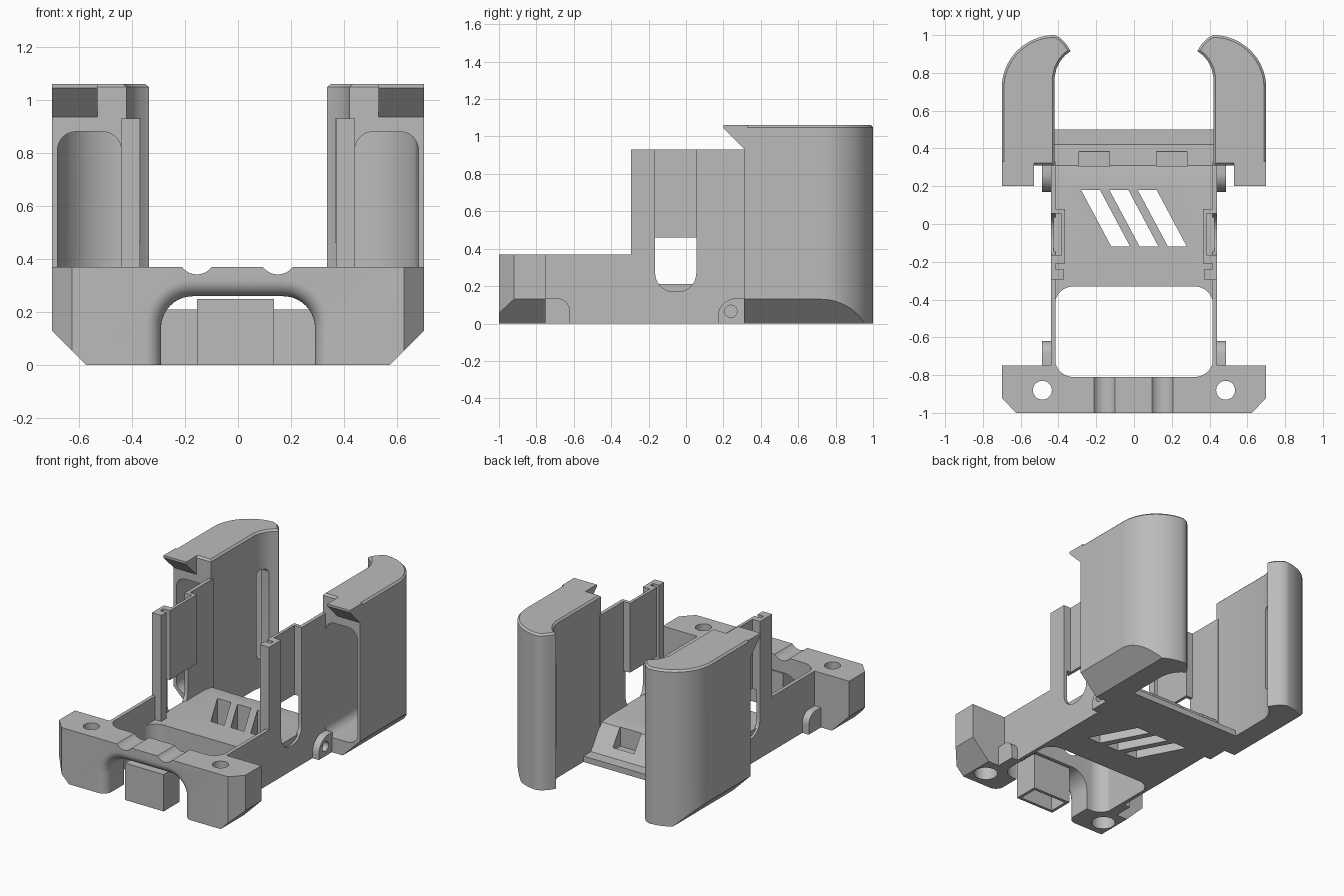
import bpy, bmesh, math

old = bpy.data.objects.get("Cube")
if old:
    bpy.data.objects.remove(old, do_unlink=True)

grey = bpy.data.materials.new("plain_grey")
grey.use_nodes = True
GREY = (0.5, 0.5, 0.5, 1)
grey.diffuse_color = GREY
grey.node_tree.nodes["Principled BSDF"].inputs["Base Color"].default_value = GREY


def arc(cx, cy, r, a0, a1, n=10):
    angles = [math.radians(a0 + (a1 - a0) * i / n) for i in range(n + 1)]
    return [(cx + r * math.cos(a), cy + r * math.sin(a)) for a in angles]


def circle(cx, cy, r):
    return arc(cx, cy, r, 0, 360, 32)[:-1]


def rect(x0, y0, x1, y1):
    return [(x0, y0), (x1, y0), (x1, y1), (x0, y1)]


def round_rect(x0, y0, x1, y1, r):
    return (arc(x1 - r, y1 - r, r, 0, 90) + arc(x0 + r, y1 - r, r, 90, 180)
            + arc(x0 + r, y0 + r, r, 180, 270) + arc(x1 - r, y0 + r, r, 270, 360))


def loft(name, axis, sections, bevel_top=0):
    """Skin matching outlines placed along an axis, with capped ends."""
    place = {"x": lambda u, v, t: (t, u, v),
             "y": lambda u, v, t: (u, t, v),
             "z": lambda u, v, t: (u, v, t)}[axis]
    bm = bmesh.new()
    rings = [[bm.verts.new(place(u, v, t)) for u, v in pts] for t, pts in sections]
    for a, b in zip(rings, rings[1:]):
        for i in range(len(a)):
            bm.faces.new((a[i - 1], a[i], b[i], b[i - 1]))
    bm.faces.new(rings[0])
    top = bm.faces.new(rings[-1])
    bmesh.ops.recalc_face_normals(bm, faces=bm.faces[:])
    if bevel_top:
        bmesh.ops.bevel(bm, geom=top.edges[:], offset=bevel_top, segments=1,
                        affect="EDGES", profile=0.5)
    mesh = bpy.data.meshes.new(name)
    bm.to_mesh(mesh)
    bm.free()
    mesh.materials.append(grey)
    obj = bpy.data.objects.new(name, mesh)
    bpy.context.collection.objects.link(obj)
    return obj


def prism(name, axis, outline, a, b, bevel_top=0):
    return loft(name, axis, [(a, outline), (b, outline)], bevel_top)


def combine(obj, tools, operation="DIFFERENCE"):
    for tool in tools:
        mod = obj.modifiers.new("cut", "BOOLEAN")
        mod.operation, mod.solver, mod.object = operation, "EXACT", tool
        bpy.context.view_layer.update()
        graph = bpy.context.evaluated_depsgraph_get()
        mesh = bpy.data.meshes.new_from_object(obj.evaluated_get(graph))
        obj.modifiers.clear()
        obj.data = mesh
        bpy.data.objects.remove(tool, do_unlink=True)
    return obj


parts = []


def finish(obj, mirrored=False):
    if mirrored:
        obj.modifiers.new("mirror", "MIRROR").use_clip = False
    parts.append(obj)


def opening():
    return prism("cutter", "z", round_rect(-0.42, -0.81, 0.42, -0.33, 0.1), -0.1, 0.6)


def chamfer(side):
    wedge = [(side * x, z) for x, z in [(0.74, 0.17), (0.52, -0.05), (0.74, -0.05)]]
    return prism("cutter", "y", wedge, -1.2, 1.2)


# Front bar with flared arch, grooves, bolt holes and chamfered ends
half = [(0.625, -1), (0.7, -0.92), (0.7, -0.75), (0.44, -0.75), (0.44, -0.7)]
bar = prism("front_bar", "z", half + [(-x, y) for x, y in reversed(half)], 0, 0.37)
flare = []
for i in range(9):
    a = math.radians(90 * i / 8)
    e = 0.06 * (1 - math.sin(a))
    flare.append((-1 + 0.06 * (1 - math.cos(a)),
                  round_rect(-0.29 - e, -0.5, 0.29 + e, 0.26 + e, 0.12 + e)))
flare = [(-1.05, flare[0][1])] + flare + [(-0.6, flare[-1][1])]
cutters = [opening(), chamfer(1), chamfer(-1), loft("cutter", "y", flare)]
for x in (-0.155, 0.15):
    cutters.append(prism("cutter", "y", circle(x, 0.412, 0.07), -1.1, -0.6))
for x in (-0.485, 0.485):
    cutters.append(prism("cutter", "z", circle(x, -0.88, 0.05), -0.1, 0.5))
    cutters.append(prism("cutter", "z", circle(x, -0.88, 0.075), -0.1, 0.1))
finish(combine(bar, cutters))

# Hollow block standing under the arch
block = prism("arch_block", "z", rect(-0.155, -0.99, 0.135, -0.82), 0, 0.25)
finish(combine(block, [prism("cutter", "z", rect(-0.135, -0.97, 0.115, -0.84), -0.1, 0.23)]))

# Floor with sloped back, ledge, notches and slanted vents
side = [(-0.45, 0), (0.5, 0), (0.5, 0.04), (0.42, 0.04), (0.31, 0.2), (0.235, 0.21), (-0.45, 0.21)]
floor = prism("floor", "x", side, -0.425, 0.425)
cutters = [opening()]
for x in (-0.21, 0.2):
    cutters.append(prism("cutter", "z", rect(x - 0.08, 0.305, x + 0.08, 0.385), 0.07, 0.3))
for x in (-0.15, 0, 0.15):
    vent = [(x - 0.13, 0.18), (x - 0.03, 0.18), (x + 0.13, -0.12), (x + 0.03, -0.12)]
    cutters.append(prism("cutter", "z", vent, -0.1, 0.3))
finish(combine(floor, cutters))

# Thin side walls with round-bottomed windows
side = [(-0.76, 0), (0.33, 0), (0.33, 0.93), (-0.295, 0.93), (-0.295, 0.37), (-0.76, 0.37)]
wall = prism("side_walls", "x", side, 0.415, 0.44)
window = prism("cutter", "x", round_rect(-0.165, 0.17, 0.055, 1.2, 0.1), 0.3, 0.5)
finish(combine(wall, [window]), True)

# Inner channel behind each window, and lip on each front post
channel = [(0.42, -0.21), (0.365, -0.21), (0.365, 0.08), (0.42, 0.08),
           (0.42, 0.055), (0.385, 0.055), (0.385, -0.165), (0.42, -0.165)]
finish(prism("window_panels", "z", channel, 0.46, 0.93), True)
finish(prism("post_lips", "z", rect(0.37, -0.295, 0.42, -0.24), 0.2, 0.93), True)

# Curved hollow wings
outline = ([(0.42, 0.31), (0.7, 0.31)] + arc(0.42, 0.72, 0.28, 0, 90, 20)
           + [(0.39, 0.985), (0.36, 0.955), (0.335, 0.915),
              (0.365, 0.893), (0.39, 0.863), (0.41, 0.825), (0.42, 0.78)])
wing = prism("wings", "z", outline, 0, 1.06, 0.012)
hollow = prism("cutter", "y", round_rect(0.44, 0.1, 0.68, 0.88, 0.07), 0.2, 1)
inside = [(0.43, 0.1), (0.69, 0.1)] + arc(0.43, 0.71, 0.25, 0, 90, 20)
combine(hollow, [prism("cutter", "z", inside, 0, 1)], "INTERSECT")
slot = prism("cutter", "x", round_rect(0.795, 0.2, 0.875, 0.8, 0.03), 0.3, 0.5)
finish(combine(wing, [hollow, slot, chamfer(1)]), True)

# Sloped overhang at the top front of each wing
lip = [(0.2, 1.06), (0.2, 1.045), (0.315, 0.93), (0.33, 0.93), (0.33, 1.06)]
finish(prism("wing_overhangs", "x", lip, 0.53, 0.7), True)

# Small side bosses, the rear pair with screw holes
rear = [(0.315, 0), (0.315, 0.135)] + arc(0.27, 0.035, 0.1, 90, 180) + [(0.17, 0)]
boss = prism("rear_bosses", "x", rear, 0.43, 0.488)
finish(combine(boss, [prism("cutter", "x", circle(0.24, 0.065, 0.033), 0.45, 0.6)]), True)
front = [(-0.76, 0), (-0.62, 0)] + arc(-0.69, 0.065, 0.07, 0, 90) + [(-0.76, 0.135)]
finish(prism("front_bosses", "x", front, 0.43, 0.488), True)

# Smooth the curves and keep the edges crisp
bpy.ops.object.select_all(action="DESELECT")
for obj in parts:
    obj.select_set(True)
bpy.context.view_layer.objects.active = parts[0]
bpy.ops.object.shade_smooth_by_angle(angle=math.radians(30))
